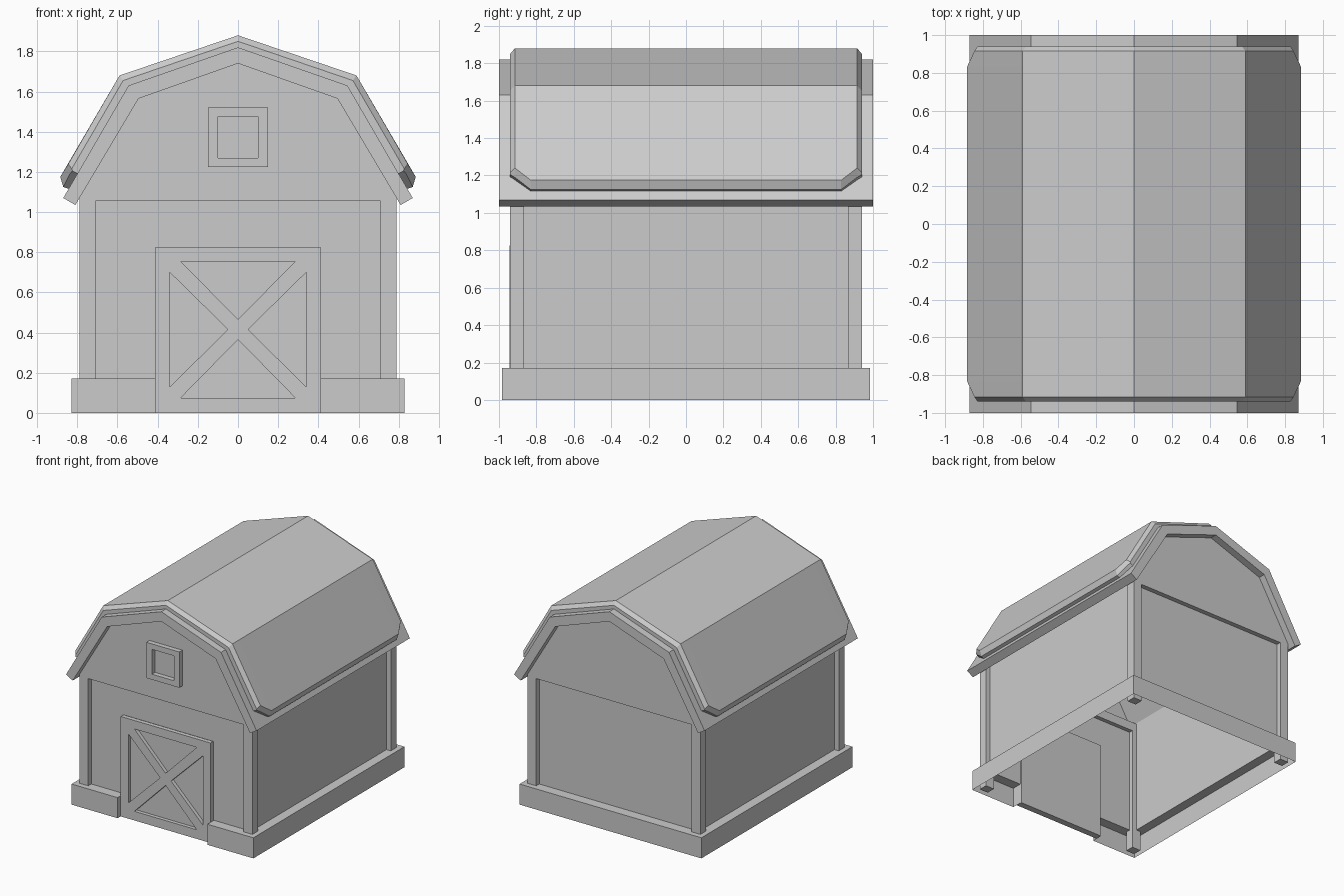
import bpy
import bmesh

cube = bpy.data.objects.get("Cube")
if cube:
    bpy.data.objects.remove(cube, do_unlink=True)

GREY = (0.6, 0.6, 0.6, 1.0)
grey = bpy.data.materials.new("plain grey")
grey.use_nodes = True
grey.diffuse_color = GREY
grey.node_tree.nodes["Principled BSDF"].inputs["Base Color"].default_value = GREY


def finish(name, bm, recalc=True):
    if recalc:
        bmesh.ops.recalc_face_normals(bm, faces=bm.faces[:])
    mesh = bpy.data.meshes.new(name)
    bm.to_mesh(mesh)
    bm.free()
    mesh.materials.append(grey)
    obj = bpy.data.objects.new(name, mesh)
    bpy.context.collection.objects.link(obj)
    return obj


def mirrored(half):
    """Complete a half outline that starts on the centre line."""
    return [(-x, z) for x, z in reversed(half[1:])] + half


def prism(name, outline, y0, y1):
    """Solid with an x-z outline, running from y0 to y1."""
    bm = bmesh.new()
    face = bm.faces.new([bm.verts.new((x, y0, z)) for x, z in outline])
    ext = bmesh.ops.extrude_face_region(bm, geom=[face], use_keep_orig=True)
    for v in ext["geom"]:
        if isinstance(v, bmesh.types.BMVert):
            v.co.y = y1
    return finish(name, bm)


def pierced_plate(name, loops, y0, y1):
    """Plate whose first loop is the border and the others are holes."""
    bm = bmesh.new()
    front, back = [], []
    for loop in loops:
        rings = [[bm.verts.new((x, y, z)) for x, z in loop] for y in (y0, y1)]
        n = len(loop)
        for ring, edges in zip(rings, (front, back)):
            edges += [bm.edges.new((ring[i], ring[(i + 1) % n])) for i in range(n)]
        a, b = rings
        for i in range(n):
            j = (i + 1) % n
            bm.faces.new((a[i], a[j], b[j], b[i]))
    for edges in (front, back):
        bmesh.ops.triangle_fill(bm, edges=edges, use_beauty=True)
    bmesh.ops.dissolve_limit(bm, angle_limit=0.01, verts=bm.verts[:], edges=bm.edges[:])
    return finish(name, bm)


def rect(x, z0, z1):
    return [(-x, z0), (x, z0), (x, z1), (-x, z1)]


# Plinth: open-bottomed skirt with a ledge and a gap for the door
skirt = [(-0.41, -0.90), (-0.41, -0.985), (-0.83, -0.985), (-0.83, 0.985),
         (0.83, 0.985), (0.83, -0.985), (0.41, -0.985), (0.41, -0.90)]
WX, WY, LEDGE = 0.75, 0.90, 0.17
inner = [(WX, -WY), (WX, WY), (-WX, WY), (-WX, -WY)]
bm = bmesh.new()
top = [bm.verts.new((x, y, LEDGE)) for x, y in skirt + inner]
low = [bm.verts.new((x, y, 0)) for x, y in skirt]
bm.faces.new(top)
for i in range(len(skirt) - 1):
    bm.faces.new((top[i], low[i], low[i + 1], top[i + 1]))
finish("plinth", bm)

# Walls: four thin panels
bm = bmesh.new()
rings = [[bm.verts.new((x, y, z)) for x, y in inner] for z in (LEDGE, 1.14)]
for i in range(4):
    j = (i + 1) % 4
    bm.faces.new((rings[0][i], rings[0][j], rings[1][j], rings[1][i]))
finish("walls", bm)

# Gambrel outlines, from ridge to eave
under = [(0, 1.74), (0.495, 1.565), (0.81, 1.035)]
over = [(0, 1.82), (0.545, 1.63), (0.87, 1.07)]

# Corner posts with cross beam, and gable panel, at both ends
frame = mirrored([(0, 1.055), (0.71, 1.055), (0.71, 0), (0.79, 0)])
frame += [(0.79, 1.13), (-0.79, 1.13)]
gable = mirrored([under[0], under[1], (0.755, 1.13)])
for side, s in (("front", -1), ("back", 1)):
    prism(side + "_post_frame", frame, s * 0.94, s * 0.865)
    bm = bmesh.new()
    pts = gable if s < 0 else gable[::-1]
    face = bm.faces.new([bm.verts.new((x, s * 0.94, z)) for x, z in pts])
    face.normal_update()
    if face.normal.y * s < 0:
        face.normal_flip()
    finish(side + "_gable", bm, recalc=False)

# Lower roof layer, running the full length
prism("roof_deck", mirrored(over) + mirrored(under)[::-1], -1, 1)


# Upper roof layer: lofted, with bevelled rims and clipped corners
def section(ridge, knee, eave, rim, foot):
    return mirrored([ridge, knee, eave, rim]) + mirrored([over[0], over[1], foot])[::-1]


end = section((0, 1.85), (0.572, 1.655), (0.828, 1.215), (0.824, 1.205), (0.795, 1.19))
near = section((0, 1.88), (0.59, 1.68), (0.845, 1.24), (0.838, 1.19), (0.806, 1.175))
mid = section((0, 1.88), (0.59, 1.68), (0.885, 1.175), (0.87, 1.125), (0.84, 1.115))
stations = [(-0.94, end), (-0.915, near), (-0.83, mid)]
stations += [(-y, sec) for y, sec in reversed(stations)]
bm = bmesh.new()
rings = [[bm.verts.new((x, y, z)) for x, z in sec] for y, sec in stations]
n = len(end)
for a, b in zip(rings, rings[1:]):
    for i in range(n):
        j = (i + 1) % n
        bm.faces.new((a[i], a[j], b[j], b[i]))
bm.faces.new(rings[0])
bm.faces.new(rings[-1])
finish("roof_cover", bm)

# Door: cross-braced frame over a recessed panel
MID = 0.415
upper = [(-0.285, 0.755), (0.285, 0.755), (0, 0.465)]
right = [(0.34, 0.70), (0.34, 0.13), (0.05, MID)]
holes = [upper, [(x, 2 * MID - z) for x, z in upper],
         right, [(-x, z) for x, z in right]]
pierced_plate("door_frame", [rect(0.41, 0, 0.825)] + holes, -0.945, -0.91)
prism("door_panel", rect(0.405, 0, 0.82), -0.915, -0.89)

# Loft window
pierced_plate("window_frame", [rect(0.15, 1.225, 1.52), rect(0.10, 1.27, 1.475)],
              -0.98, -0.94)
